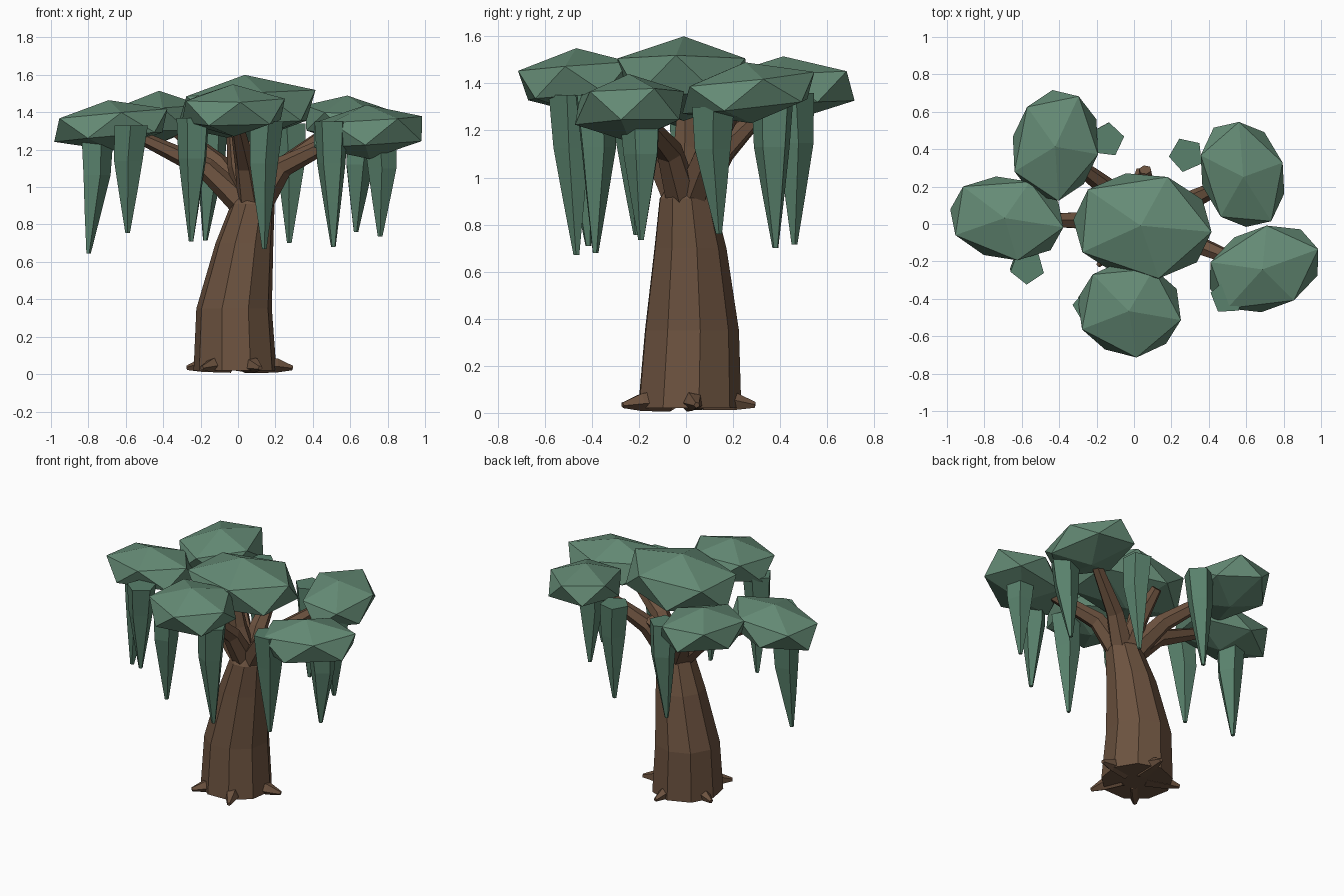
import bpy, bmesh
from math import cos, sin, pi, radians
from mathutils import Vector, Matrix, Euler

if "Cube" in bpy.data.objects:
    bpy.data.objects.remove(bpy.data.objects["Cube"])


def material(name, rgb):
    m = bpy.data.materials.new(name)
    m.diffuse_color = (*rgb, 1)
    m.use_nodes = True
    m.node_tree.nodes["Principled BSDF"].inputs["Base Color"].default_value = m.diffuse_color
    return m


BARK = material("bark", (0.15, 0.085, 0.05))
LEAF = material("leaf", (0.13, 0.26, 0.18))
MOSS = material("moss", (0.10, 0.22, 0.15))


def finish(name, bm, mat):
    bmesh.ops.recalc_face_normals(bm, faces=bm.faces)
    me = bpy.data.meshes.new(name)
    bm.to_mesh(me)
    bm.free()
    me.materials.append(mat)
    ob = bpy.data.objects.new(name, me)
    bpy.context.collection.objects.link(ob)


def tube(name, path, radii, sides, mat, level=False, phase=0.0):
    """Closed faceted tube along a path; level=True keeps the rings horizontal."""
    pts = [Vector(p) for p in path]
    bm = bmesh.new()
    rings = []
    for i, (p, r) in enumerate(zip(pts, radii)):
        tangent = pts[min(i + 1, len(pts) - 1)] - pts[max(i - 1, 0)]
        rot = Matrix.Identity(3) if level else Vector((0, 0, 1)).rotation_difference(tangent).to_matrix()
        rings.append([bm.verts.new(p + rot @ Vector((r * cos(phase + 2 * pi * k / sides),
                                                     r * sin(phase + 2 * pi * k / sides), 0)))
                      for k in range(sides)])
    for a, b in zip(rings, rings[1:]):
        for k in range(sides):
            j = (k + 1) % sides
            bm.faces.new((a[k], a[j], b[j], b[k]))
    bm.faces.new(rings[0])
    bm.faces.new(rings[-1])
    finish(name, bm, mat)


# Leaning trunk
tube("trunk",
     [(-0.015, 0.01, 0.02), (-0.02, 0.02, 0.35), (0.035, 0.015, 0.7), (0.08, 0, 0.91), (0.09, 0, 1.0)],
     [0.225, 0.205, 0.157, 0.118, 0.06], 9, BARK, level=True, phase=0.2)

# Root spikes around the base
for i, deg in enumerate((9, 85, 157, 229, 294)):
    d = Vector((cos(radians(deg)), sin(radians(deg)), 0))
    tube(f"root_{i + 1}",
         [d * 0.08 + Vector((0, 0, 0.06)), d * 0.21 + Vector((0, 0, 0.047)), d * 0.295 + Vector((0, 0, 0.033))],
         [0.055, 0.04, 0.013], 5, BARK, phase=i)

# Branches: bend point and end point
branches = [
    ((-0.17, 0.02, 1.10), (-0.53, 0.02, 1.27)),
    ((-0.10, 0.16, 1.12), (-0.36, 0.36, 1.33)),
    ((0.0, 0.0, 1.12), (-0.03, 0.0, 1.34)),
    ((0.23, 0.09, 1.10), (0.50, 0.22, 1.31)),
    ((0.24, -0.07, 1.11), (0.56, -0.20, 1.27)),
    ((0.04, -0.13, 1.12), (-0.01, -0.38, 1.35)),
    ((0.07, 0.12, 1.08), (0.06, 0.29, 1.25)),
]
for i, (mid, end) in enumerate(branches):
    tube(f"branch_{i + 1}", [(0.08, 0, 0.86), mid, end], [0.08, 0.058, 0.034], 6, BARK, phase=i)

# Foliage clumps: centre, radii, (tilt x, tilt y, yaw)
clumps = [
    ((0.045, -0.01, 1.42), (0.42, 0.32, 0.18), (0, -0.05, -5)),
    ((-0.68, 0.03, 1.33), (0.35, 0.25, 0.135), (0, -0.09, -9)),
    ((-0.42, 0.42, 1.375), (0.26, 0.335, 0.14), (0.05, 0, -11)),
    ((0.58, 0.265, 1.36), (0.25, 0.33, 0.13), (0.11, 0, 18)),
    ((0.695, -0.24, 1.295), (0.35, 0.25, 0.145), (0, -0.06, 20)),
    ((-0.025, -0.455, 1.41), (0.315, 0.285, 0.14), (0.08, 0, -11)),
]
for i, (loc, size, (tx, ty, yaw)) in enumerate(clumps):
    bm = bmesh.new()
    mat = (Matrix.Translation(loc) @ Euler((tx, ty, radians(yaw))).to_matrix().to_4x4()
           @ Matrix.Diagonal((*size, 1)))
    bmesh.ops.create_icosphere(bm, subdivisions=1, radius=1, matrix=mat)
    finish(f"foliage_{i + 1}", bm, LEAF)

# Hanging moss: top (x, y, z), tip (x, y, z)
strands = [
    ((-0.76, 0.02, 1.27), (-0.80, 0.00, 0.645)),
    ((-0.57, -0.23, 1.33), (-0.59, -0.21, 0.755)),
    ((-0.235, -0.44, 1.37), (-0.25, -0.415, 0.71)),
    ((-0.145, 0.45, 1.36), (-0.175, 0.46, 0.715)),
    ((0.15, -0.49, 1.35), (0.14, -0.465, 0.67)),
    ((0.28, 0.37, 1.34), (0.275, 0.38, 0.70)),
    ((0.50, -0.39, 1.35), (0.51, -0.385, 0.68)),
    ((0.66, 0.115, 1.30), (0.63, 0.14, 0.76)),
    ((0.76, -0.19, 1.28), (0.76, -0.19, 0.735)),
]
for i, (top, tip) in enumerate(strands):
    a, b = Vector(top), Vector(tip)
    sway = Vector((cos(i * 2.4), sin(i * 2.4), 0)) * 0.012
    tube(f"moss_{i + 1}", [a, a.lerp(b, 0.33) + sway, a.lerp(b, 0.64) + sway * 0.5, b],
         [0.094, 0.08, 0.05, 0.013], 5, MOSS, level=True, phase=i * 0.9)
